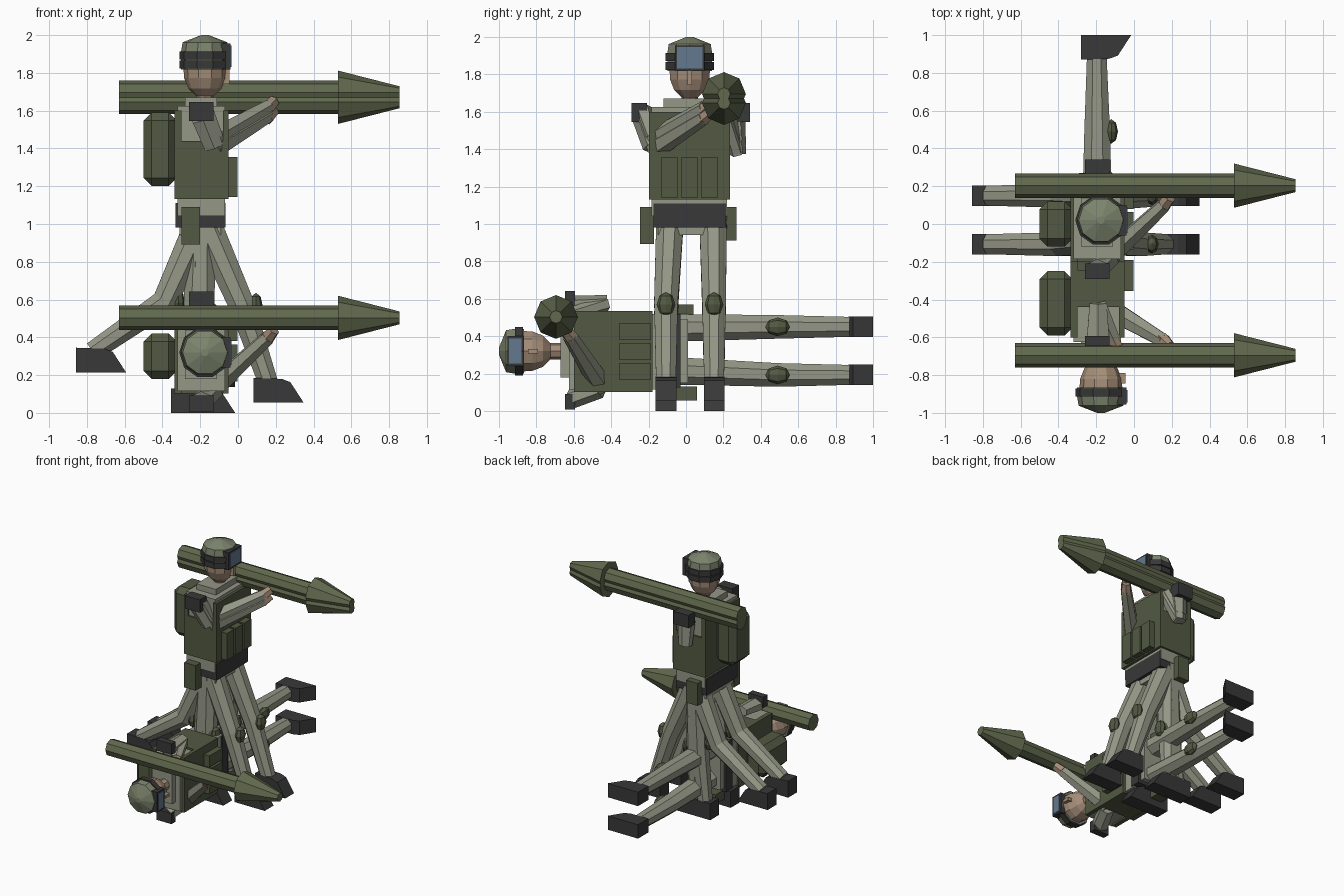
import bpy, bmesh, math
from mathutils import Vector, Matrix

if "Cube" in bpy.data.objects:
    bpy.data.objects.remove(bpy.data.objects["Cube"])

COL = {"shirt": (.30, .31, .24), "vest": (.085, .10, .055), "dark": (.04, .04, .04),
       "skin": (.38, .27, .19), "tube": (.12, .14, .075), "glass": (.13, .19, .28),
       "helmet": (.20, .23, .15)}
MATS = {}
for k, c in COL.items():
    MATS[k] = bpy.data.materials.new(k)
    MATS[k].diffuse_color = (*c, 1)
YC = .02          # body centre line in y
HX = -.175        # head axis in x
POSE = Matrix()   # pose applied to every new part
TAG = ""


def add(name, bm, mat):
    bmesh.ops.recalc_face_normals(bm, faces=bm.faces)
    me = bpy.data.meshes.new(name)
    bm.to_mesh(me)
    bm.free()
    me.materials.append(MATS[mat])
    ob = bpy.data.objects.new(TAG + name, me)
    ob.matrix_world = POSE
    bpy.context.collection.objects.link(ob)


def loft(name, rings, mat):
    bm = bmesh.new()
    vs = [[bm.verts.new(p) for p in r] for r in rings]
    n = len(vs[0])
    for a, b in zip(vs, vs[1:]):
        for i in range(n):
            j = (i + 1) % n
            bm.faces.new((a[i], a[j], b[j], b[i]))
    bm.faces.new(vs[0])
    bm.faces.new(vs[-1])
    add(name, bm, mat)


def box(name, x, y, z, mat, bevel=0):
    bm = bmesh.new()
    bmesh.ops.create_cube(bm, size=1)
    for v in bm.verts:
        v.co = [(r[0] + r[1]) / 2 + c * (r[1] - r[0]) for c, r in zip(v.co, (x, y, z))]
    if bevel:
        bmesh.ops.bevel(bm, geom=bm.edges[:], offset=bevel, segments=1, affect='EDGES')
    add(name, bm, mat)


def lathe(name, prof, mat, n=10, axis='Z', c=(0, 0)):
    rings = []
    for r, h in prof:
        ring = []
        for i in range(n):
            t = 2 * math.pi * i / n
            a, b = c[0] + r * math.cos(t), c[1] + r * math.sin(t)
            ring.append((a, b, h) if axis == 'Z' else (h, a, b))
        rings.append(ring)
    loft(name, rings, mat)


def limb(name, pts, radii, mat, n=8):
    # each radius is (in-plane, sideways)
    pts = [Vector(p) for p in pts]
    rings = []
    for i, (p, r) in enumerate(zip(pts, radii)):
        d = (pts[min(i + 1, len(pts) - 1)] - pts[max(i - 1, 0)]).normalized()
        u = Vector((0, 1, 0)).cross(d).normalized()
        v = d.cross(u)
        k = 1 / math.cos(math.pi / n)
        rings.append([p + k * (u * r[0] * math.cos(t) + v * r[1] * math.sin(t))
                      for t in (2 * math.pi * (j + .5) / n for j in range(n))])
    loft(name, rings, mat)


def leg(name, y, hip, knee, ankle, heel):
    limb(name, [(hip[0], y * .9 + .01, hip[1]), (knee[0], y, knee[1]), (ankle[0], y, ankle[1])],
         [(.082, .073), (.068, .063), (.052, .053)], "shirt")
    # knee pad
    bm = bmesh.new()
    bmesh.ops.create_uvsphere(bm, u_segments=8, v_segments=4, radius=1)
    bmesh.ops.scale(bm, vec=(.035, .05, .065), verts=bm.verts)
    bmesh.ops.translate(bm, vec=(knee[0] + .075, y, knee[1]), verts=bm.verts)
    add(name + "_knee_pad", bm, "vest")
    # boot
    hx, hz = heel
    prof = [(0, 0), (.265, 0), (.195, .108), (.15, .125), (0, .13)]
    loft(name + "_boot", [[(hx + a, y + s, hz + b) for a, b in prof] for s in (-.055, .055)], "dark")


def legs(name, *spec):
    for side, y in (("right", YC - .127), ("left", YC + .13)):
        leg(f"{side}_{name}_leg", y, *spec)


def upper_body():
    # torso
    box("shirt", (-.32, -.07), (-.185, .22), (1.09, 1.625), "shirt")
    box("vest_body", (-.335, -.05), (-.198, .235), (1.18, 1.44), "vest")
    box("vest_front", (-.08, -.05), (-.198, .235), (1.44, 1.60), "vest")
    box("vest_back", (-.335, -.30), (-.198, .235), (1.44, 1.60), "vest")
    box("collar", (-.28, -.11), (-.12, .16), (1.61, 1.67), "shirt")
    box("belt", (-.33, -.065), (-.175, .215), (1.03, 1.11), "dark")
    box("pelvis", (-.31, -.09), (-.15, .19), (.99, 1.04), "shirt")
    for i in range(3):
        y = -.134 + .107 * i
        box(f"pouch_{i + 1}", (-.06, -.003), (y, y + .09), (1.19, 1.355), "vest")
    box("backpack", (-.5, -.325), (-.12, .12), (1.25, 1.59), "vest", .042)
    box("holster", (-.30, -.2), (-.245, -.17), (.94, 1.09), "vest")
    box("side_pouch", (-.29, -.19), (.205, .27), (.96, 1.09), "vest")
    # head
    c = (HX, YC)
    lathe("neck", [(.045, 1.6), (.045, 1.76)], "skin", 8, c=c)
    lathe("head", [(.045, 1.725), (.088, 1.765), (.11, 1.82), (.115, 1.89)], "skin", c=c)
    box("nose", (-.08, -.045), (.008, .032), (1.79, 1.845), "skin")
    lathe("helmet", [(.02, 2.0), (.118, 1.962), (.126, 1.915), (.126, 1.865)], "helmet", c=c)
    lathe("goggle_strap", [(.136, 1.913), (.136, 1.872)], "dark", c=c)
    box("goggle_frame", (-.09, -.04), (-.06, .10), (1.865, 1.955), "dark")
    box("goggle_lens", (-.06, -.034), (-.047, .087), (1.88, 1.945), "glass")
    # arms
    for side, y in (("right", -.25), ("left", .30)):
        box(side + "_shoulder_pad", (-.26, -.13), (y - .042, y + .042), (1.594, 1.647), "dark")
    limb("right_upper_arm", [(-.19, -.235, 1.61), (-.13, -.18, 1.46)],
         [(.055, .045), (.05, .045)], "shirt", 6)
    limb("right_forearm", [(-.13, -.17, 1.45), (.16, .10, 1.62)],
         [(.055, .05), (.035, .035)], "shirt", 6)
    limb("right_hand", [(.15, .09, 1.61), (.19, .14, 1.65)], [(.035, .035), (.028, .028)], "skin", 6)
    limb("left_upper_arm", [(-.19, .265, 1.61), (-.19, .28, 1.42)],
         [(.06, .045), (.045, .035)], "shirt", 6)
    limb("left_forearm", [(-.19, .275, 1.43), (-.11, .22, 1.61)],
         [(.045, .038), (.035, .032)], "shirt", 6)
    limb("left_hand", [(-.12, .225, 1.59), (-.09, .21, 1.65)], [(.03, .03), (.03, .03)], "skin", 6)
    # rocket launcher
    c = (.203, 1.695)
    lathe("launcher_tube", [(.065, -.63), (.065, .54)], "tube", 8, 'X', c)
    lathe("rocket_head", [(.117, .53), (.034, .855)], "tube", 8, 'X', c)


STAND = ((-.195, 1.04), (-.195, .51), (-.197, .11), (-.28, 0))

# standing figure
TAG = "standing_"
upper_body()
legs("straight", *STAND)

# stepping figure, body slightly lower, legs in each phase of the stride
TAG = "stepping_"
POSE = Matrix.Translation((0, 0, -.048))
upper_body()
POSE = Matrix()
legs("forward", (-.17, 1.0), (.02, .57), (.16, .16), (.082, .055))
legs("trailing", (-.20, 1.0), (-.39, .585), (-.77, .325), (-.858, .215))
legs("middle", (-.195, 1.0), (-.22, .52), (-.272, .11), (-.355, 0))

# fallen figure, lying on its right side
TAG = "fallen_"
POSE = Matrix.Translation((0, 1, .30)) @ Matrix.Rotation(math.pi / 2, 4, 'X')
upper_body()
legs("straight", *STAND)

for m in bpy.data.materials:
    if m.users and not m.is_grease_pencil:
        m.use_nodes = True
        m.node_tree.nodes["Principled BSDF"].inputs["Base Color"].default_value = m.diffuse_color
